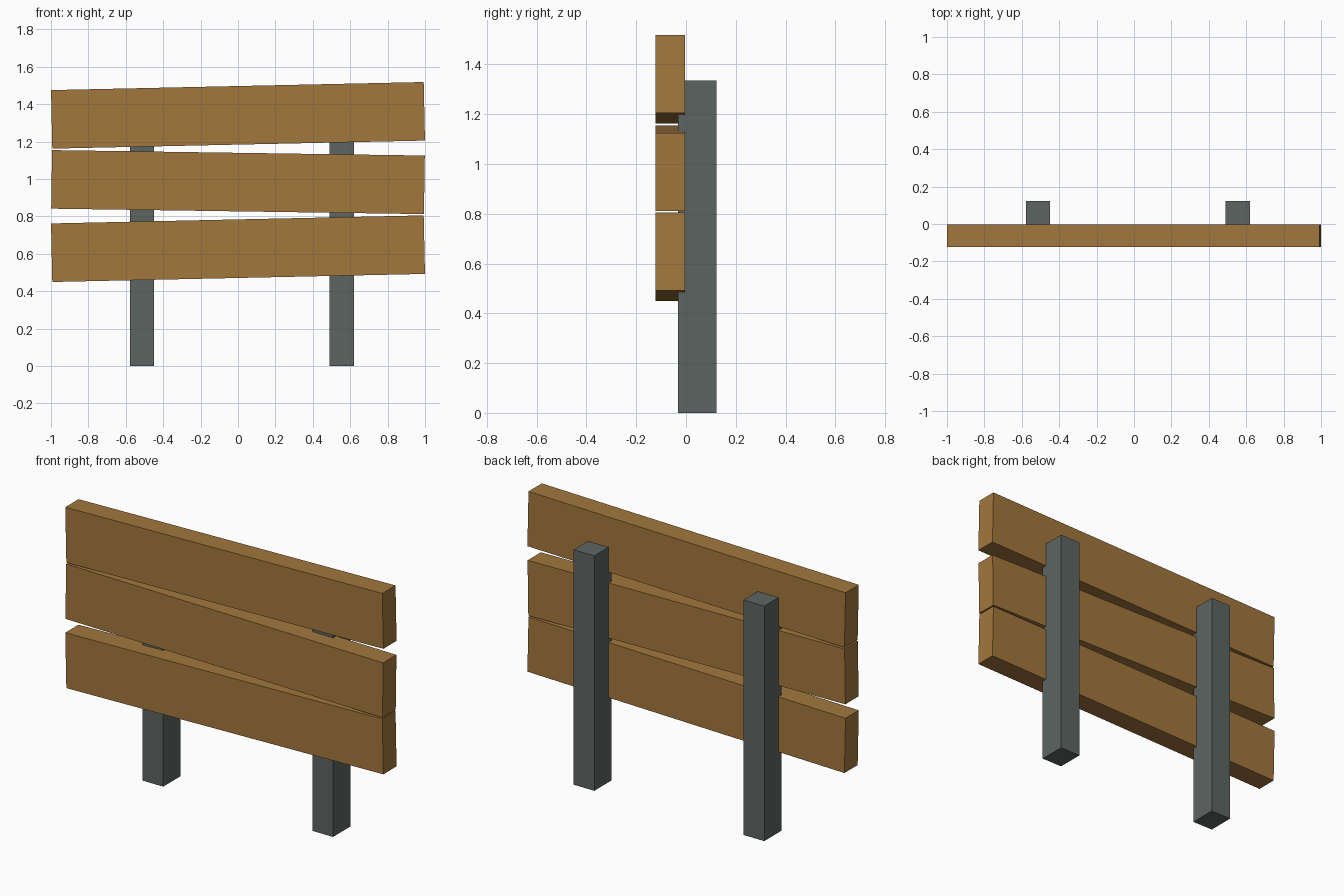
import bpy
from mathutils import Matrix

if "Cube" in bpy.data.objects:
    bpy.data.objects.remove(bpy.data.objects["Cube"])


def make_material(name, rgb):
    mat = bpy.data.materials.new(name)
    mat.diffuse_color = (*rgb, 1.0)
    mat.use_nodes = True
    mat.node_tree.nodes["Principled BSDF"].inputs["Base Color"].default_value = mat.diffuse_color
    return mat


wood = make_material("brown wood", (0.36, 0.185, 0.046))
slate = make_material("grey post", (0.109, 0.13, 0.122))


def box(name, center, size, mat, tilt=0.0):
    """Box of the given size, tilted about the y axis (positive lifts the +x end)."""
    bpy.ops.mesh.primitive_cube_add(size=1)
    ob = bpy.context.object
    ob.name = name
    ob.data.transform(Matrix.Diagonal((*size, 1.0)))
    ob.location = center
    ob.rotation_euler = (0, -tilt, 0)
    ob.data.materials.append(mat)
    return ob


# Upright posts, set slightly into the back of the planks
POST_TOP = 1.335
for name, x in (("left_post", -0.513), ("right_post", 0.555)):
    box(name, (x, 0.0455, POST_TOP / 2), (0.13, 0.155, POST_TOP), slate)

# Crooked planks across the front
for name, z, tilt in (("lower_plank", 0.627, 0.0216),
                      ("middle_plank", 0.983, -0.0146),
                      ("upper_plank", 1.340, 0.0216)):
    box(name, (0, -0.0635, z), (1.993, 0.119, 0.313), wood, tilt)
